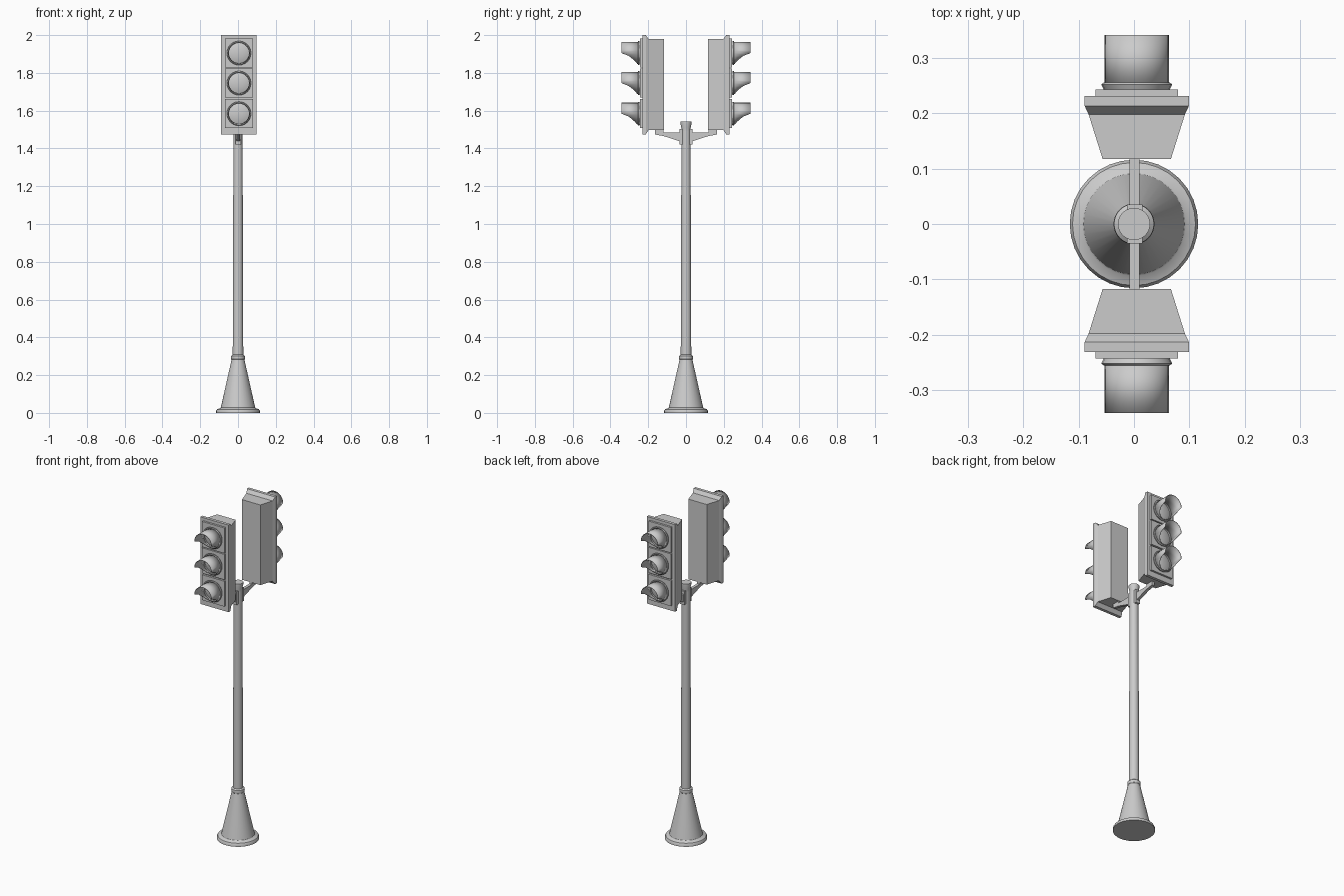
import bpy, bmesh
from math import sin, cos, pi, radians

if "Cube" in bpy.data.objects:
    bpy.data.objects.remove(bpy.data.objects["Cube"])

CX = 0.005                        # signal heads sit slightly off the pole axis
LAMPS = (1.905, 1.746, 1.584)     # lamp centre heights


def finish(bm, name, mirror=True, thick=0, smooth=True):
    bmesh.ops.recalc_face_normals(bm, faces=bm.faces)
    me = bpy.data.meshes.new(name)
    bm.to_mesh(me)
    bm.free()
    ob = bpy.data.objects.new(name, me)
    bpy.context.collection.objects.link(ob)
    if smooth:
        bpy.ops.object.select_all(action='DESELECT')
        ob.select_set(True)
        bpy.context.view_layer.objects.active = ob
        bpy.ops.object.shade_smooth_by_angle(angle=radians(30))
    if thick:
        s = ob.modifiers.new("Shell", 'SOLIDIFY')
        s.thickness = thick
        s.offset = -1
    if mirror:
        m = ob.modifiers.new("Mirror", 'MIRROR')
        m.use_axis = (False, True, False)
    return ob


def loft(bm, rings, cap=True):
    loops = [[bm.verts.new(p) for p in r] for r in rings]
    n = len(loops[0])
    for a, b in zip(loops, loops[1:]):
        for i in range(n):
            j = (i + 1) % n
            bm.faces.new((a[i], a[j], b[j], b[i]))
    if cap:
        bm.faces.new(loops[0])
        bm.faces.new(loops[-1])


def rect(y, hx, z0, z1, cx=CX):
    return [(cx - hx, -y, z0), (cx + hx, -y, z0), (cx + hx, -y, z1), (cx - hx, -y, z1)]


def turned(name, profile, n=32):
    bm = bmesh.new()
    loft(bm, [[(r * cos(2 * pi * i / n), r * sin(2 * pi * i / n), z) for i in range(n)]
              for r, z in profile])
    return finish(bm, name, mirror=False)


# Pole: flared foot, collar, shaft and cap
turned("base", [(.116, 0), (.116, .010), (.111, .019), (.094, .025), (.091, .028), (.034, .282)])
turned("collar", [(.031, .278), (.036, .284), (.037, .293), (.036, .302), (.028, .308)])
turned("pole", [(.028, .29), (.024, 1.50)])
turned("pole_cap", [(.024, 1.495), (.025, 1.51), (.029, 1.53), (.029, 1.543)])

# Brackets clamped to the pole and tapered arms
bm = bmesh.new()
loft(bm, [rect(.018, .014, 1.42, 1.502, .001), rect(.035, .014, 1.42, 1.502, .001)])
finish(bm, "bracket", smooth=False)
bm = bmesh.new()
loft(bm, [rect(.03, .009, 1.437, 1.485, .001), rect(.12, .009, 1.466, 1.485, .001),
          rect(.165, .009, 1.474, 1.485, .001)])
loft(bm, [rect(.12, .009, 1.484, 1.50, .001), rect(.165, .009, 1.484, 1.50, .001)])
finish(bm, "arm", smooth=False)

# Signal housing with flared front plate
bm = bmesh.new()
loft(bm, [rect(.117, .0615, 1.497, 1.98), rect(.198, .087, 1.497, 1.98),
          rect(.213, .094, 1.475, 2.0), rect(.231, .094, 1.475, 2.0)])
finish(bm, "signal_housing", smooth=False)

N = 24
for k, zc in enumerate(LAMPS, 1):
    # Lamp door
    bm = bmesh.new()
    loft(bm, [rect(.229, .0745, zc - .076, zc + .077), rect(.243, .0745, zc - .076, zc + .077)])
    finish(bm, f"lamp_door_{k}", smooth=False)

    def ring(r, y):
        return [(CX + r * sin(2 * pi * i / N), -y, zc + r * cos(2 * pi * i / N)) for i in range(N)]

    # Flange and domed lens
    bm = bmesh.new()
    loft(bm, [ring(.058, .240), ring(.064, .252), ring(.060, .255), ring(.053, .255),
              ring(.053, .246)], cap=False)
    finish(bm, f"lamp_flange_{k}")
    bm = bmesh.new()
    loft(bm, [ring(.055, .242), ring(.054, .246), ring(.040, .251), ring(.020, .254), ring(.004, .255)])
    finish(bm, f"lens_{k}")

    # Cutaway visor: full tube at the root, half tube at the tip
    rim = []
    for i in range(N):
        a = 2 * pi * i / N
        s = max(0, -cos(a))
        rim.append((CX + .058 * sin(a), -(.341 - .084 * s ** .6), zc + .058 * cos(a)))
    bm = bmesh.new()
    loft(bm, [ring(.058, .248), rim], cap=False)
    finish(bm, f"visor_{k}", thick=.003)
